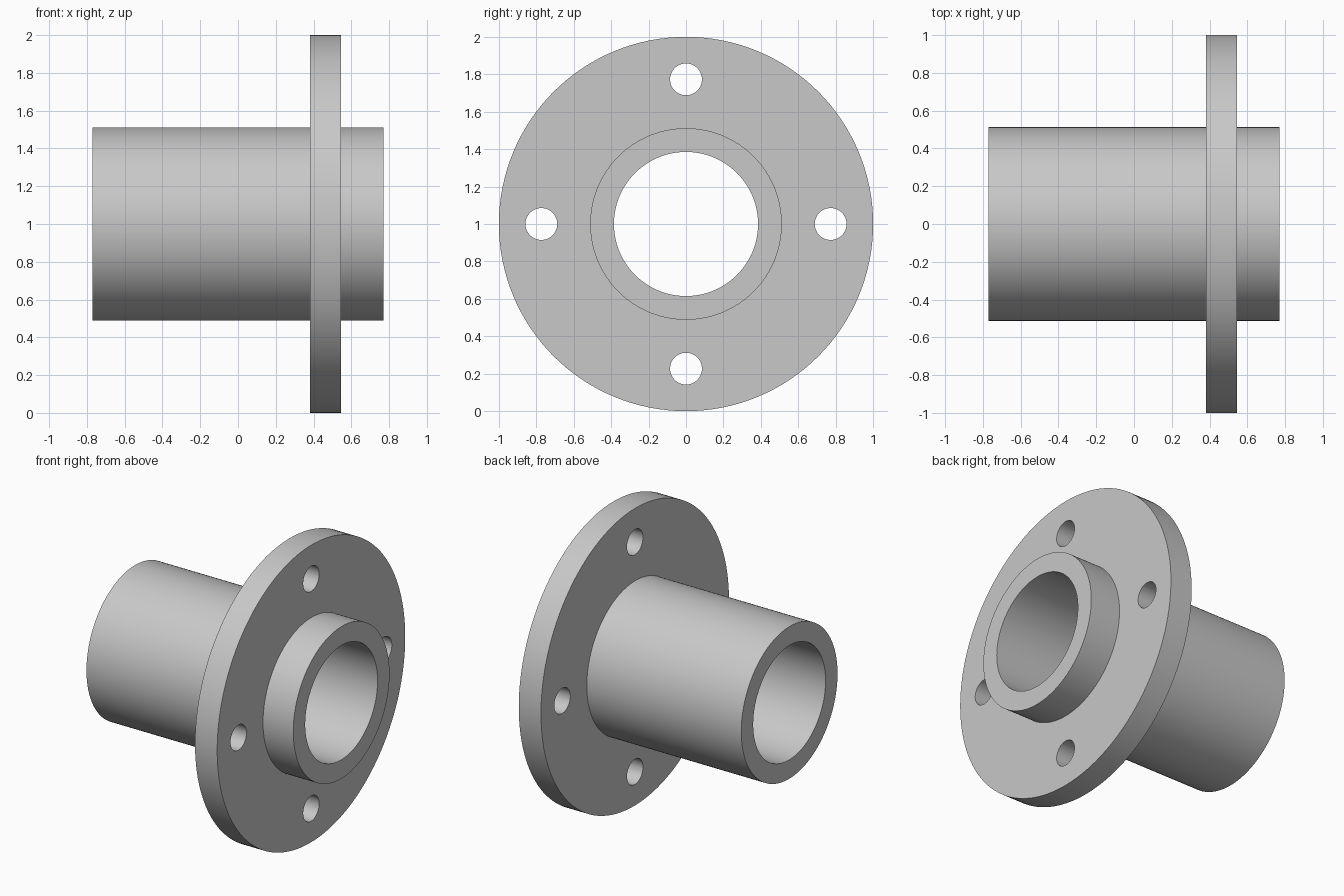
import bpy
import bmesh
from math import cos, sin, pi, radians
from mathutils import Matrix

cube = bpy.data.objects.get("Cube")
if cube:
    bpy.data.objects.remove(cube, do_unlink=True)

SEGMENTS = 128
BORE, SLEEVE, FLANGE = 0.385, 0.512, 1.0      # radii
BACK, FRONT = -0.77, 0.77                     # sleeve ends along x
FLANGE_BACK, FLANGE_FRONT = 0.38, 0.545
BOLT_CIRCLE, BOLT_HOLE = 0.773, 0.085

# Single plain metal colour
metal = bpy.data.materials.new("grey metal")
grey = (0.58, 0.58, 0.58, 1)
metal.diffuse_color = grey
metal.use_nodes = True
metal.node_tree.nodes["Principled BSDF"].inputs["Base Color"].default_value = grey


def add_object(name, bm):
    bmesh.ops.recalc_face_normals(bm, faces=bm.faces[:])
    mesh = bpy.data.meshes.new(name)
    bm.to_mesh(mesh)
    bm.free()
    mesh.materials.append(metal)
    obj = bpy.data.objects.new(name, mesh)
    bpy.context.collection.objects.link(obj)
    return obj


def lathe(name, profile):
    """Revolve a closed (x, radius) profile around the x axis at z = 1."""
    bm = bmesh.new()
    rings = []
    for i in range(SEGMENTS):
        a = 2 * pi * i / SEGMENTS
        rings.append([bm.verts.new((x, r * cos(a), 1 + r * sin(a))) for x, r in profile])
    for i, ring in enumerate(rings):
        after = rings[(i + 1) % SEGMENTS]
        for j in range(len(profile)):
            k = (j + 1) % len(profile)
            bm.faces.new((ring[j], ring[k], after[k], after[j]))
    return add_object(name, bm)


# Sleeve, flange and bore in one turned body
body = lathe("flanged_sleeve", [
    (BACK, BORE), (BACK, SLEEVE), (FLANGE_BACK, SLEEVE), (FLANGE_BACK, FLANGE),
    (FLANGE_FRONT, FLANGE), (FLANGE_FRONT, SLEEVE), (FRONT, SLEEVE), (FRONT, BORE)])

# Four bolt hole cutters around the flange
bm = bmesh.new()
for i in range(4):
    a = i * pi / 2
    place = Matrix.Translation(((FLANGE_BACK + FLANGE_FRONT) / 2,
                                BOLT_CIRCLE * cos(a), 1 + BOLT_CIRCLE * sin(a)))
    bmesh.ops.create_cone(bm, cap_ends=True, segments=48, radius1=BOLT_HOLE,
                          radius2=BOLT_HOLE, depth=0.4,
                          matrix=place @ Matrix.Rotation(pi / 2, 4, 'Y'))
cutter = add_object("bolt_hole_cutter", bm)
cutter.hide_render = True

# Drill the holes, then drop the cutter
drill = body.modifiers.new("bolt_holes", 'BOOLEAN')
drill.operation = 'DIFFERENCE'
drill.solver = 'EXACT'
drill.object = cutter
bpy.ops.object.select_all(action='DESELECT')
body.select_set(True)
bpy.context.view_layer.objects.active = body
bpy.ops.object.modifier_apply(modifier=drill.name)
bpy.data.objects.remove(cutter, do_unlink=True)

# Smooth round walls with crisp rims
bpy.ops.object.shade_smooth_by_angle(angle=radians(30))
